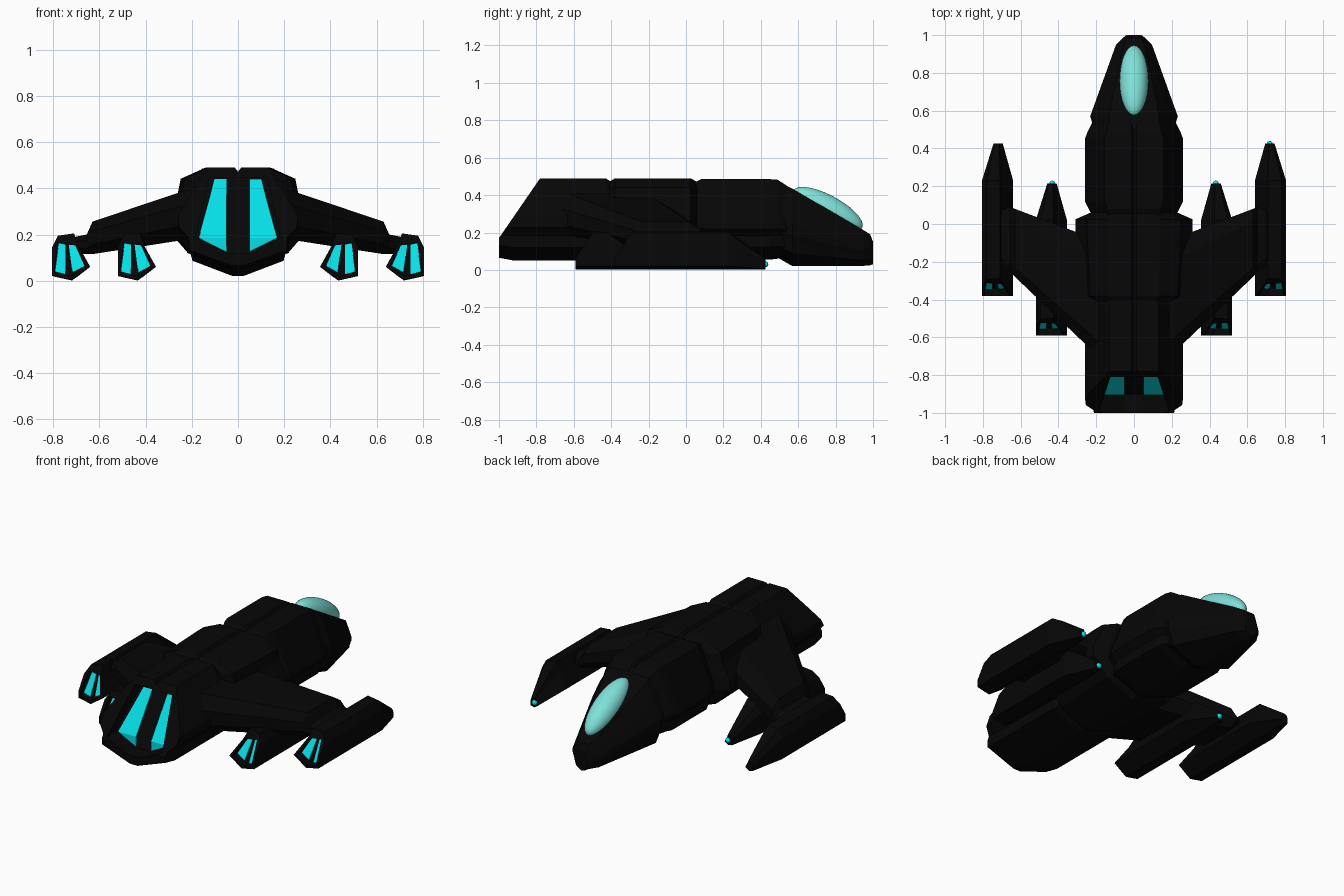
import bpy, bmesh, math
from mathutils import Vector

if "Cube" in bpy.data.objects:
    bpy.data.objects.remove(bpy.data.objects["Cube"])


def material(name, rgb):
    m = bpy.data.materials.new(name)
    m.diffuse_color = (*rgb, 1)
    m.use_nodes = True
    m.node_tree.nodes["Principled BSDF"].inputs["Base Color"].default_value = m.diffuse_color
    return m


BLACK = material("hull black", (0.002, 0.002, 0.002))
CYAN = material("engine cyan", (0.002, 0.76, 0.82))
GLASS = material("canopy aqua", (0.21, 0.75, 0.69))


def add_object(name, bm, mat):
    bmesh.ops.recalc_face_normals(bm, faces=bm.faces)
    me = bpy.data.meshes.new(name)
    bm.to_mesh(me)
    bm.free()
    me.materials.append(mat)
    ob = bpy.data.objects.new(name, me)
    bpy.context.collection.objects.link(ob)
    return ob


def loft(name, rings, mat=BLACK, cut=None):
    """Skin equal-length rings, cap the ends, optionally slice with a plane (point, normal)."""
    bm = bmesh.new()
    vs = [[bm.verts.new(p) for p in r] for r in rings]
    n = len(vs[0])
    for a, b in zip(vs, vs[1:]):
        for i in range(n):
            j = (i + 1) % n
            bm.faces.new((a[i], a[j], b[j], b[i]))
    bm.faces.new(vs[0])
    bm.faces.new(vs[-1])
    bmesh.ops.recalc_face_normals(bm, faces=bm.faces)
    if cut:
        bmesh.ops.bisect_plane(bm, geom=bm.verts[:] + bm.edges[:] + bm.faces[:],
                               plane_co=cut[0], plane_no=cut[1], clear_outer=True)
        bmesh.ops.holes_fill(bm, edges=[e for e in bm.edges if e.is_boundary], sides=0)
    return add_object(name, bm, mat)


def section(y, w, top, bot, shape, notch=0.0):
    """Symmetric hull cross-section from (width, height) fractions."""
    h = top - bot
    half = [(0.014, top)] + [(a * w, bot + b * h) for a, b in shape]
    pts = [(0, top - notch)] + half + [(-x, z) for x, z in reversed(half)]
    return [(x, y, z) for x, z in pts]


def nozzle(body, name, recess, stripes, floor, back):
    """Cut a recess with outline (x, z) and lay glowing plates on its sloping floor."""
    cutter = loft("nozzle_cutter", [[(x, floor(z), z) for x, z in recess],
                                    [(x, back, z) for x, z in recess]])
    cutter.hide_render = True
    mod = body.modifiers.new("recess", 'BOOLEAN')
    mod.operation, mod.solver, mod.object = 'DIFFERENCE', 'EXACT', cutter
    dg = bpy.context.evaluated_depsgraph_get()
    body.data = bpy.data.meshes.new_from_object(body.evaluated_get(dg))
    body.modifiers.clear()
    bpy.data.objects.remove(cutter)
    for poly in stripes:
        loft(name, [[(x, floor(z) + d, z) for x, z in poly] for d in (.002, -.006)], CYAN)


# Hull: three segments with chamfered joints, then the nose
BOX = [(.5, 1), (.76, .76), (1, .52), (1, .4), (.85, .3), (.85, .16), (.1, 0)]
FRONT = [(.6, 1), (.8, .72), (1, .44), (1, .38), (.85, .3), (.85, .16), (.1, 0)]
MID = [(.45, 1), (.8, .89), (.84, .75), (1, .55), (1, .4), (.7, .16), (.1, 0)]
NOSE = [(.58, 1), (.79, .8), (1, .54), (1, .4), (.92, .3), (.85, .16), (.1, 0)]
rear = loft("rear_hull", [section(y, w, t, b, BOX, .018) for y, w, t, b in (
    (-1, .25, .49, .065), (-.92, .26, .49, .05), (-.43, .26, .49, .05), (-.4, .24, .472, .06))],
    cut=((0, -1, .17), Vector((0, -.32, .22)).normalized()))
loft("middle_hull", [section(y, w, t, b, MID, .018) for y, w, t, b in (
    (-.41, .24, .472, .06), (-.38, .29, .49, .05), (-.04, .31, .49, .05),
    (.025, .31, .49, .05), (.06, .23, .47, .06))])
loft("front_hull", [section(y, w, t, b, FRONT, .018) for y, w, t, b in (
    (.04, .22, .465, .07), (.08, .24, .485, .06), (.12, .26, .485, .055), (.45, .26, .485, .055),
    (.49, .245, .482, .06), (.54, .22, .45, .06))])
loft("nose", [section(y, w, t, b, NOSE) for y, w, t, b in (
    (.5, .21, .468, .06), (.57, .232, .434, .02), (.95, .095, .212, .022),
    (.985, .06, .19, .025), (1, .04, .15, .03))])

# Main engine: recessed V-shaped nozzle with two glowing stripes
nozzle(rear, "main_engine_glow",
       [(-.125, .447), (0, .447), (.125, .447), (.185, .185), (.05, .118), (-.05, .118), (-.185, .185)],
       [[(s * x, z) for x, z in ((.05, .44), (.102, .44), (.122, .36), (.17, .185), (.05, .185))]
        for s in (1, -1)] +
       [[(s * x, z) for x, z in ((.05, .185), (.17, .185), (.05, .125))] for s in (1, -1)],
       lambda z: max(-.9, -.9 + (z - .185) * .6875), -1.2)

# Canopy: tilted ellipsoid bedded in the nose
bpy.ops.mesh.primitive_uv_sphere_add(segments=32, ring_count=20, radius=1)
canopy = bpy.context.object
canopy.name = "canopy"
canopy.scale = (.076, .21, .075)
canopy.rotation_euler = (math.atan2(-.475, .88), 0, 0)
canopy.location = (0, .757, .324)
canopy.data.materials.append(GLASS)
bpy.ops.object.shade_smooth()


def wing_ring(x, trail, lead, top, bot):
    mid = (top + bot) / 2
    d = (lead - trail) * .13
    q = (top - bot) * .2
    return [(x, y, z) for y, z in (
        (trail, mid - q), (trail, mid + q), (trail + d, top), (lead - d * 1.4, top),
        (lead, mid + q), (lead, mid - q), (lead - d, bot), (trail + d, bot))]


POD = [(.355, .06), (.437, .003), (.52, .02), (.52, .145), (.495, .195), (.425, .205), (.408, .155)]


def pod_ring(s, dx, y, k, cx=.433, cz=.02):
    return [(s * (cx + (x - cx) * k + dx), y, cz * k + (z - cz) * k) for x, z in POD]


for s, side in ((1, "right"), (-1, "left")):
    # Swept wing with a short strut into the outer pod
    loft(side + "_wing", [[(s * x, y, z) for x, y, z in wing_ring(*r)] for r in (
        (.18, -.71, -.09, .407, .185), (.63, -.28, .08, .256, .115),
        (.655, -.25, .09, .2, .115), (.73, -.2, .06, .185, .12))])
    # Two identical engine pods, the outer one further forward
    for name, dx, dy in (("inner", 0, 0), ("outer", .285, .21)):
        pod = loft(f"{side}_{name}_pod",
                   [pod_ring(s, dx, -.59 + dy, 1), pod_ring(s, dx, .02 + dy, 1),
                    pod_ring(s, dx, .215 + dy, .3)],
                   cut=((0, -.59 + dy, .06), Vector((0, -.14, .09)).normalized()))

        def place(poly):
            return [(s * (x + dx), z) for x, z in poly]

        nozzle(pod, f"{side}_{name}_pod_glow",
               place([(.418, .156), (.494, .164), (.511, .038), (.463, .025), (.432, .025), (.374, .062)]),
               [place(p) for p in (((.42, .153), (.448, .156), (.432, .035), (.38, .064)),
                                   ((.463, .156), (.492, .162), (.508, .04), (.463, .028)))],
               lambda z: -.55 + dy + max(0, z - .05) * .6, -.8 + dy)
        # Small glowing tips (the left outer pod has none)
        if (side, name) != ("left", "outer"):
            bpy.ops.mesh.primitive_uv_sphere_add(segments=12, ring_count=8, radius=.016,
                                                 location=(s * (.433 + dx), .214 + dy, .03))
            tip = bpy.context.object
            tip.name = f"{side}_{name}_pod_tip"
            tip.data.materials.append(CYAN)
            bpy.ops.object.shade_smooth()
